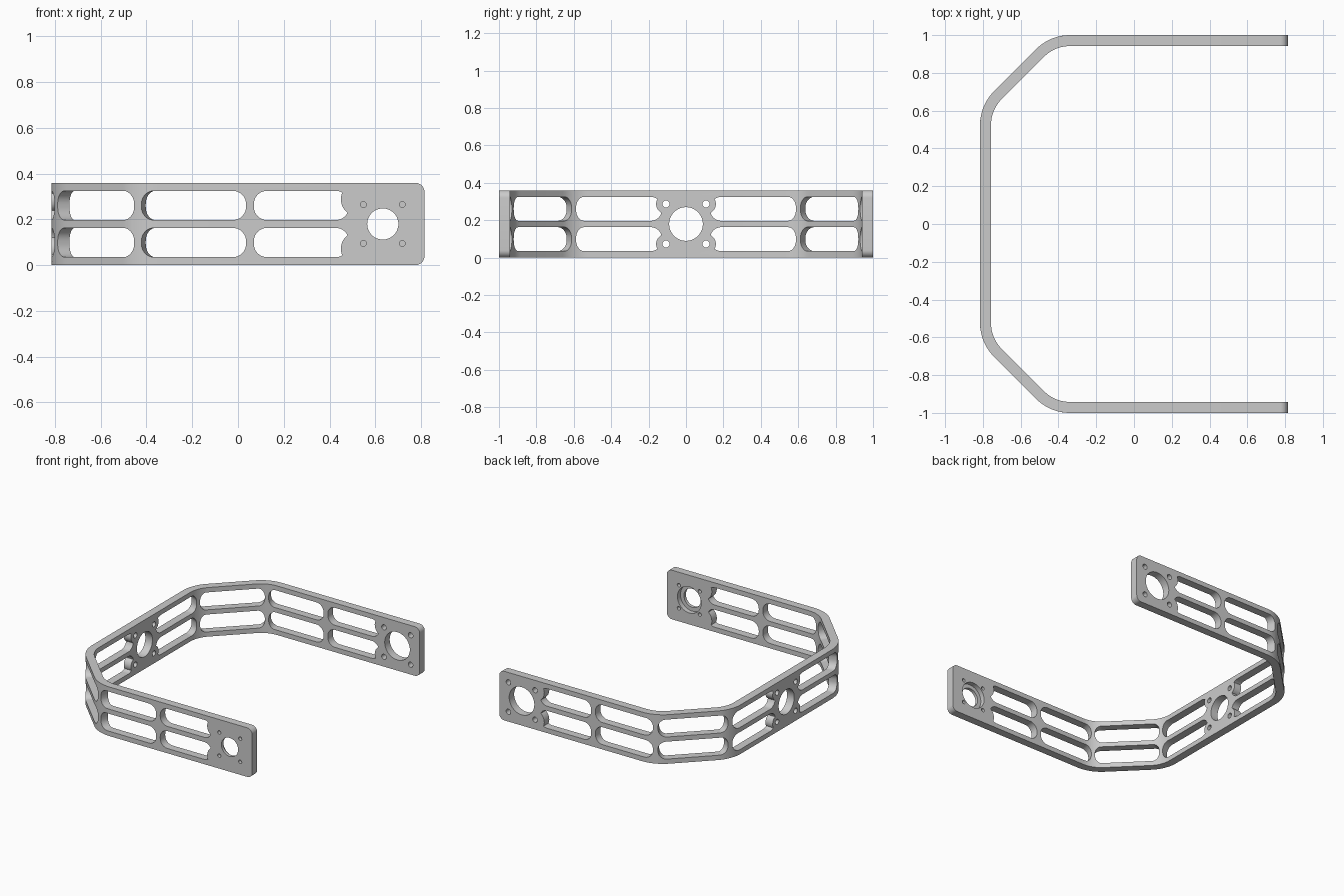
import bpy, bmesh
from math import pi, sin, cos, hypot
from mathutils import Vector

if "Cube" in bpy.data.objects:
    bpy.data.objects.remove(bpy.data.objects["Cube"])

T, H, R = 0.058, 0.36, 0.25          # strip thickness, height, outer bend radius
ARC = R * pi / 4
SEGS = [(0.525, 0), (ARC, 1), (0.318, 0), (ARC, 1), (1.155, 0)]  # half path: length, is bend
HALF = sum(l for l, _ in SEGS)
END = HALF - 0.182                   # position of end hole centre along strip
ZC = H / 2


def rounded(s0, s1, z0, z1, r, n=12):
    pts = []
    for cx, cz, a0 in ((s1 - r, z1 - r, 0), (s0 + r, z1 - r, 1),
                       (s0 + r, z0 + r, 2), (s1 - r, z0 + r, 3)):
        for i in range(n + 1):
            a = (a0 + i / n) * pi / 2
            pts.append((cx + r * cos(a), cz + r * sin(a)))
    return pts


def circle(s, z, r, n=40):
    return [(s + r * cos(2 * pi * i / n), z + r * sin(2 * pi * i / n)) for i in range(n)]


def push_out(pts, c, r):
    # keep a solid pad of radius r around a screw hole
    out = []
    for x, z in pts:
        d = hypot(x - c[0], z - c[1])
        k = r / d if d < r else 1
        out.append((c[0] + (x - c[0]) * k, c[1] + (z - c[1]) * k))
    return out


def prism(bm, pts, t0, t1):
    face = bm.faces.new([bm.verts.new((x, t0, z)) for x, z in pts])
    res = bmesh.ops.extrude_face_region(bm, geom=[face])
    for v in res["geom"]:
        if isinstance(v, bmesh.types.BMVert):
            v.co.y = t1


def finish(bm, name):
    bmesh.ops.recalc_face_normals(bm, faces=bm.faces[:])
    me = bpy.data.meshes.new(name)
    bm.to_mesh(me)
    bm.free()
    ob = bpy.data.objects.new(name, me)
    bpy.context.collection.objects.link(ob)
    return ob


def bend(co):
    # map flat strip position to the bent path
    side = 1 if co.x >= 0 else -1
    a, p, h = abs(co.x), Vector((-0.815, 0)), pi / 2
    for i, (length, turn) in enumerate(SEGS):
        d = a if i == len(SEGS) - 1 else min(a, length)
        if turn:
            c = p + R * Vector((sin(h), -cos(h)))
            h -= d / R
            p = c - R * Vector((sin(h), -cos(h)))
        else:
            p = p + d * Vector((cos(h), sin(h)))
        a -= d
        if a <= 1e-9:
            break
    p = p + co.y * Vector((sin(h), -cos(h)))
    return Vector((p.x, side * p.y, co.z))


# flat strip, sliced across the bends
bm = bmesh.new()
prism(bm, rounded(-HALF, HALF, 0, H, 0.04, 8), 0, T)
for start in (0.525, 0.525 + ARC + 0.318):
    for i in range(13):
        for side in (-1, 1):
            bmesh.ops.bisect_plane(bm, geom=bm.verts[:] + bm.edges[:] + bm.faces[:],
                                   plane_co=(side * (start + ARC * i / 12), 0, 0),
                                   plane_no=(1, 0, 0))
strip = finish(bm, "bent_bracket")

# slots and holes
bm = bmesh.new()
MID_SCREW, END_SCREW = 0.107, 0.108
for side in (-1, 1):
    for up in (-1, 1):
        for s0, s1 in ((0.13, 0.608), (0.642, 1.118), (1.152, 1.611), (1.645, END - 0.148)):
            a, b = sorted((side * s0, side * s1))
            z = ZC + up * 0.081
            pts = rounded(a, b, z - 0.064, z + 0.064, 0.058)
            pts = push_out(pts, (side * MID_SCREW, ZC + up * MID_SCREW), 0.053)
            pts = push_out(pts, (side * (END - END_SCREW), ZC + up * END_SCREW), 0.075)
            prism(bm, pts, -0.1, 0.2)
for s, r, off, sr in ((0, 0.09, MID_SCREW, 0.019), (END, 0.102, END_SCREW, 0.019),
                      (-END, 0.068, 0.085, 0.013)):
    prism(bm, circle(s, ZC, r, 56), -0.1, 0.2)
    for i in (-1, 1):
        for j in (-1, 1):
            prism(bm, circle(s + i * off, ZC + j * off, sr, 20), -0.1, 0.2)
cutters = [finish(bm, "hole_cutter")]

# recess on the inside of one end hole
bm = bmesh.new()
prism(bm, circle(-END, ZC, 0.096, 56), T - 0.035, 0.2)
cutters.append(finish(bm, "recess_cutter"))

for c in cutters:
    c.hide_render = True
    mod = strip.modifiers.new(c.name, 'BOOLEAN')
    mod.operation = 'DIFFERENCE'
    mod.solver = 'EXACT'
    mod.object = c
dg = bpy.context.evaluated_depsgraph_get()
flat = bpy.data.meshes.new_from_object(strip.evaluated_get(dg))
strip.modifiers.clear()
for c in cutters:
    bpy.data.objects.remove(c)

# bend the cut strip
bm = bmesh.new()
bm.from_mesh(flat)
for v in bm.verts:
    v.co = bend(v.co)
bmesh.ops.recalc_face_normals(bm, faces=bm.faces[:])
bm.to_mesh(flat)
bm.free()
strip.data = flat
bpy.context.view_layer.objects.active = strip
strip.select_set(True)
bpy.ops.object.shade_smooth_by_angle()
